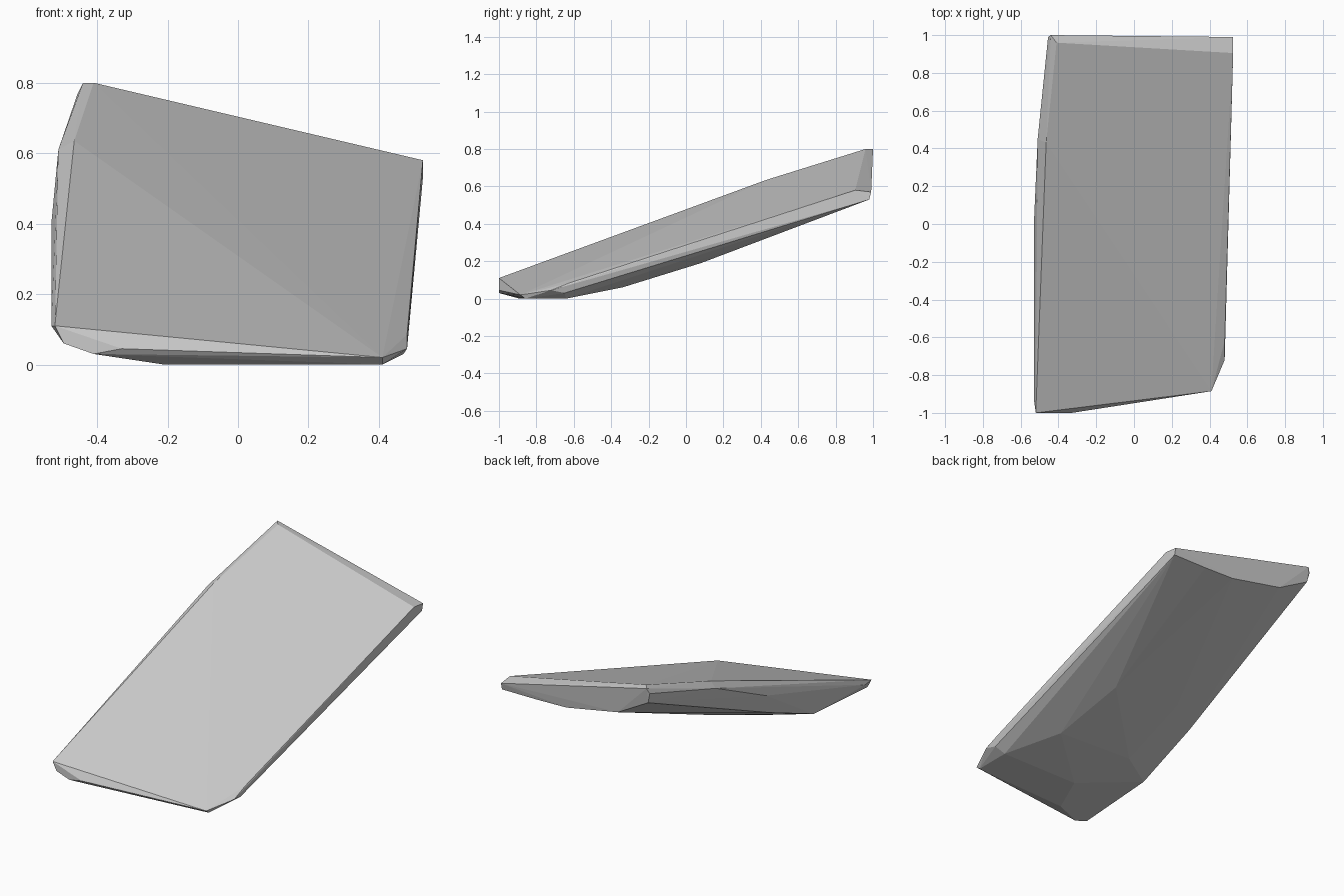
import bpy
import bmesh

# Remove the default object
default_cube = bpy.data.objects.get("Cube")
if default_cube:
    bpy.data.objects.remove(default_cube, do_unlink=True)


def make_material(name, colour):
    material = bpy.data.materials.new(name)
    material.use_nodes = True
    material.diffuse_color = colour
    shader = next(n for n in material.node_tree.nodes if n.type == "BSDF_PRINCIPLED")
    shader.inputs["Base Color"].default_value = colour
    return material


def make_hull(name, corner_groups, material):
    """Wrap a tight faceted skin around the given corners."""
    bm = bmesh.new()
    for group in corner_groups:
        for corner in group:
            bm.verts.new(corner)
    result = bmesh.ops.convex_hull(bm, input=bm.verts[:])
    spare = set(result["geom_interior"]) | set(result["geom_unused"])
    spare_verts = [v for v in spare if isinstance(v, bmesh.types.BMVert)]
    bmesh.ops.delete(bm, geom=spare_verts, context="VERTS")
    bmesh.ops.recalc_face_normals(bm, faces=bm.faces[:])
    mesh = bpy.data.meshes.new(name)
    bm.to_mesh(mesh)
    bm.free()
    mesh.materials.append(material)
    slab = bpy.data.objects.new(name, mesh)
    bpy.context.collection.objects.link(slab)
    return slab


# Gently folded upper face
upper_face = [(-.41, .96, .8), (.525, .905, .58), (.41, -.885, .02),
              (-.49, -.88, .14), (-.465, .43, .635)]

# Steep high end, with a bowed lower edge
high_end = [(-.44, 1, .8), (-.455, .99, .77), (.525, .99, .57), (.525, .98, .53),
            (-.44, .985, .71), (-.24, .985, .6), (.1, .98, .535), (.3, .98, .53)]

# Thick chamfered long side
thick_side = [(-.51, .45, .61), (-.53, 0, .4), (-.53, -.93, .11),
              (-.49, -.1, .25), (-.49, -.5, .09)]

# Thin long side
thin_side = [(.48, -.72, .045), (.48, -.62, .085), (.47, -.65, .03)]

# Low end
low_end = [(-.52, -1, .11), (-.495, -1, .06), (-.41, -1, .03), (-.33, -1, .045)]

# Curved underside, resting on a small flat patch
underside = [(-.21, -.89, 0), (.41, -.86, 0), (.41, -.64, 0), (-.1, -.64, 0),
             (.25, -.34, .06), (-.25, -.34, .08), (.2, .08, .19), (-.25, .08, .24)]

stone_grey = make_material("stone grey", (.6, .6, .6, 1))
make_hull("stone_slab",
          [upper_face, high_end, thick_side, thin_side, low_end, underside],
          stone_grey)
